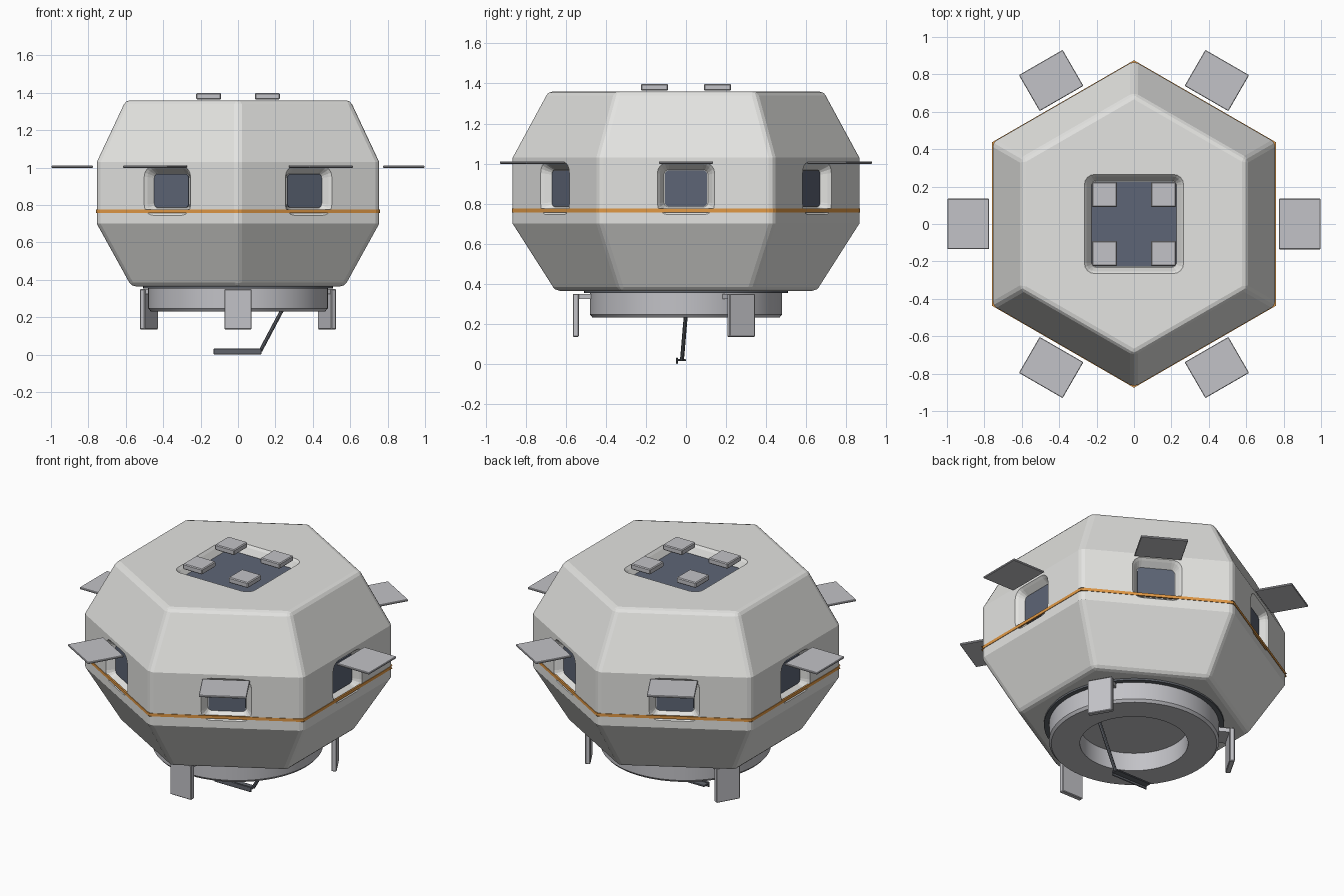
import bpy, bmesh
from math import radians, cos, sin, pi
from mathutils import Matrix, Vector

cube = bpy.data.objects.get("Cube")
if cube:
    bpy.data.objects.remove(cube, do_unlink=True)


def material(name, rgb):
    m = bpy.data.materials.new(name)
    m.use_nodes = True
    m.diffuse_color = (*rgb, 1)
    bsdf = m.node_tree.nodes["Principled BSDF"]
    bsdf.inputs["Base Color"].default_value = (*rgb, 1)
    bsdf.inputs["Roughness"].default_value = 0.6
    return m


HULL = material("hull_grey", (0.77, 0.77, 0.75))
TRIM = material("trim_grey", (0.54, 0.54, 0.57))
GLASS = material("dark_glass", (0.11, 0.13, 0.18))
DARK = material("dark_metal", (0.12, 0.13, 0.15))
ORANGE = material("orange_stripe", (0.76, 0.32, 0.06))


def finish(bm, name, mat, matrix=Matrix()):
    bmesh.ops.transform(bm, matrix=matrix, verts=bm.verts)
    bmesh.ops.recalc_face_normals(bm, faces=bm.faces)
    mesh = bpy.data.meshes.new(name)
    bm.to_mesh(mesh)
    bm.free()
    if mat:
        mesh.materials.append(mat)
    ob = bpy.data.objects.new(name, mesh)
    bpy.context.collection.objects.link(ob)
    return ob


def loft(name, rings, mat, matrix=Matrix(), closed=False):
    """Skin a stack of rings, capped at the ends or closed into a tube."""
    bm = bmesh.new()
    rows = [[bm.verts.new(p) for p in ring] for ring in rings]
    n = len(rows[0])
    pairs = list(zip(rows, rows[1:]))
    if closed:
        pairs.append((rows[-1], rows[0]))
    else:
        bm.faces.new(rows[0])
        bm.faces.new(rows[-1])
    for a, b in pairs:
        for i in range(n):
            j = (i + 1) % n
            bm.faces.new((a[i], a[j], b[j], b[i]))
    return finish(bm, name, mat, matrix)


def box(name, lo, hi, mat, matrix=Matrix(), bevel=0.0):
    bm = bmesh.new()
    lo, hi = Vector(lo), Vector(hi)
    bmesh.ops.create_cube(bm, size=1)
    for v in bm.verts:
        v.co = [c + k * s for c, k, s in zip((lo + hi) / 2, v.co, hi - lo)]
    if bevel:
        bmesh.ops.bevel(bm, geom=bm.edges[:], offset=bevel, segments=1, affect='EDGES')
    return finish(bm, name, mat, matrix)


def circle(r, z, n=64, start=0.0):
    return [(r * cos(start + 2 * pi * i / n), r * sin(start + 2 * pi * i / n), z)
            for i in range(n)]


def hexagon(apothem, z):
    return circle(apothem / cos(pi / 6), z, 6, pi / 6)


def rounded(depth, w, h, r, steps=5):
    """Rounded rectangle facing +x, with half sizes w and h."""
    pts = []
    for k, (sy, sz) in enumerate(((1, 1), (-1, 1), (-1, -1), (1, -1))):
        for i in range(steps):
            a = (k + i / (steps - 1)) * pi / 2
            pts.append((depth, sy * (w - r) + r * cos(a), sz * (h - r) + r * sin(a)))
    return pts


def turn(deg):
    return Matrix.Rotation(radians(deg), 4, 'Z')


def add_bevel(ob, width, segments, limit=40):
    m = ob.modifiers.new("bevel", 'BEVEL')
    m.width, m.segments = width, segments
    m.limit_method, m.angle_limit = 'ANGLE', radians(limit)


def bake(ob):
    dg = bpy.context.evaluated_depsgraph_get()
    mesh = bpy.data.meshes.new_from_object(ob.evaluated_get(dg))
    ob.modifiers.clear()
    ob.data = mesh


def smooth(ob, deg=35):
    bpy.ops.object.select_all(action='DESELECT')
    ob.select_set(True)
    bpy.context.view_layer.objects.active = ob
    bpy.ops.object.shade_smooth_by_angle(angle=radians(deg))


# Six-sided hull
hull = loft("hull", [hexagon(0.57, 0.365), hexagon(0.755, 0.70),
                     hexagon(0.755, 1.03), hexagon(0.60, 1.36)], HULL)
add_bevel(hull, 0.023, 2)

# Window and roof recesses cut into the hull
SIDES = range(0, 360, 60)
cutters = []


def recess(matrix, w, h, depth):
    cutters.append(loft("recess_cutter", [
        rounded(0.03, w, h, 0.055), rounded(0, w, h, 0.055),
        rounded(-0.014, w - 0.012, h - 0.012, 0.045),
        rounded(-depth, w - 0.033, h - 0.038, 0.025)], None, matrix))


frames = [turn(a) @ Matrix.Translation((0.755, 0, 0.876)) for a in SIDES]
roof = Matrix.Translation((0, 0, 1.36)) @ Matrix.Rotation(-pi / 2, 4, 'Y')
for f in frames:
    recess(f, 0.143, 0.131, 0.05)
recess(roof, 0.265, 0.265, 0.055)
for c in cutters:
    c.hide_render = True
    m = hull.modifiers.new("cut", 'BOOLEAN')
    m.operation, m.solver, m.object = 'DIFFERENCE', 'EXACT', c
bake(hull)
for c in cutters:
    bpy.data.objects.remove(c, do_unlink=True)

# Glass panes
for i, f in enumerate(frames):
    loft(f"window_glass_{i}", [rounded(-0.055, 0.106, 0.09, 0.022),
                               rounded(-0.043, 0.106, 0.09, 0.022)], GLASS, f)
loft("roof_glass", [rounded(-0.06, 0.227, 0.227, 0.022),
                    rounded(-0.046, 0.227, 0.227, 0.022)], GLASS, roof)

# Awnings over the windows
for i, a in enumerate(SIDES):
    box(f"awning_{i}", (0.775, -0.135, 0.999), (0.997, 0.135, 1.011), TRIM, turn(a), 0.003)

# Roof blocks
for i, a in enumerate(range(0, 360, 90)):
    box(f"roof_block_{i}", (0.09, 0.09, 1.364), (0.224, 0.224, 1.398), TRIM, turn(a), 0.005)

# Waist stripe
stripe = loft("waist_stripe", [hexagon(0.758, 0.757), hexagon(0.758, 0.775),
                               hexagon(0.748, 0.775), hexagon(0.748, 0.757)],
              ORANGE, closed=True)
bm = bmesh.new()
bm.from_mesh(stripe.data)
uprights = [e for e in bm.edges if abs(e.verts[0].co.z - e.verts[1].co.z) > 0.01]
bmesh.ops.bevel(bm, geom=uprights, offset=0.023, segments=2, profile=0.5, affect='EDGES')
bm.to_mesh(stripe.data)
bm.free()

# Docking ring under the hull
smooth(loft("ring_seat", [circle(0.508, 0.354), circle(0.508, 0.37)], DARK))
smooth(loft("docking_ring", [circle(0.48, 0.37), circle(0.48, 0.247),
                             circle(0.467, 0.232), circle(0.305, 0.232),
                             circle(0.305, 0.37)], TRIM, closed=True))
loft("docking_ceiling", [circle(0.31, 0.345), circle(0.31, 0.36)], TRIM)

# Guide legs with brackets
for i, a in enumerate((30, 150, 270)):
    box(f"guide_leg_{i}", (0.535, -0.073, 0.135), (0.565, 0.073, 0.35), TRIM, turn(a), 0.004)
    box(f"leg_bracket_{i}", (0.46, -0.065, 0.324), (0.54, 0.065, 0.35), TRIM, turn(a))

# Hanging arm with its foot
top, elbow = Vector((0.295, 0.008, 0.35)), Vector((0.12, -0.02, 0.02))
axis = top - elbow
pose = Matrix.Translation(elbow) @ axis.to_track_quat('Z', 'Y').to_matrix().to_4x4()
loft("arm_rod", [circle(0.01, 0, 8), circle(0.01, axis.length, 8)], DARK, pose)
box("foot_plate", (-0.125, -0.045, 0.014), (0.125, 0, 0.024), DARK, bevel=0.003)
box("foot_lip", (-0.13, -0.049, 0), (0.125, -0.041, 0.032), DARK, bevel=0.003)
